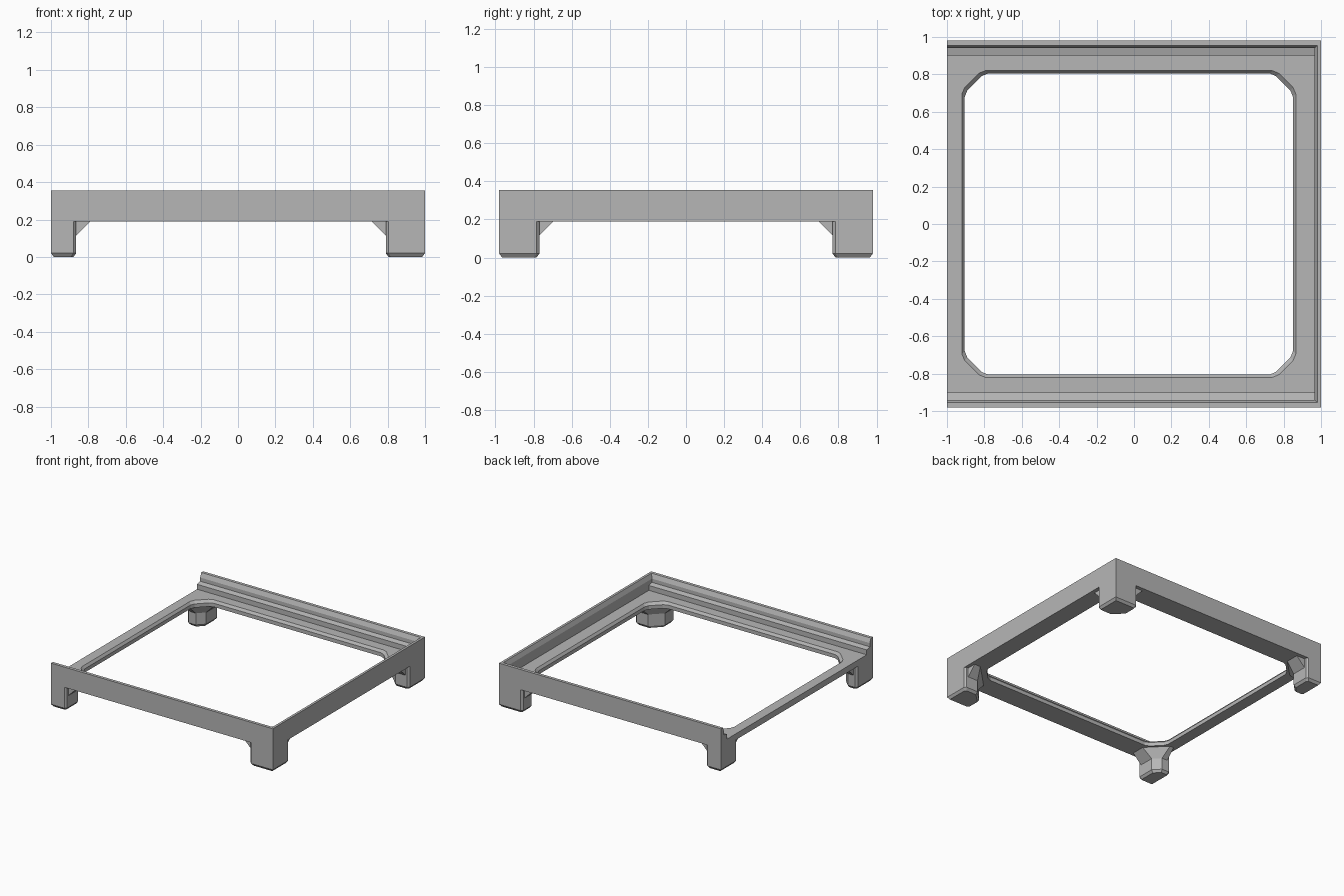
import bpy
import bmesh

if "Cube" in bpy.data.objects:
    bpy.data.objects.remove(bpy.data.objects["Cube"], do_unlink=True)

grey = bpy.data.materials.new("plain grey")
grey.use_nodes = True
grey.diffuse_color = (0.47, 0.47, 0.47, 1)
grey.node_tree.nodes["Principled BSDF"].inputs["Base Color"].default_value = grey.diffuse_color

TOP, FLOOR, UNDER = 0.355, 0.24, 0.19
HALF_X, HALF_Y = 1.0, 0.98


def loft(name, rings):
    """Closed solid through rings of 3D points with equal counts."""
    bm = bmesh.new()
    loops = [[bm.verts.new(p) for p in ring] for ring in rings]
    for low, high in zip(loops, loops[1:]):
        for i in range(len(low)):
            j = (i + 1) % len(low)
            bm.faces.new((low[i], low[j], high[j], high[i]))
    bm.faces.new(loops[0][::-1])
    bm.faces.new(loops[-1])
    bmesh.ops.recalc_face_normals(bm, faces=bm.faces)
    mesh = bpy.data.meshes.new(name)
    bm.to_mesh(mesh)
    bm.free()
    mesh.materials.append(grey)
    obj = bpy.data.objects.new(name, mesh)
    bpy.context.scene.collection.objects.link(obj)
    return obj


def flat(points, z):
    return [(x, y, z) for x, y in points]


# Front and back walls with a stepped inner ledge
wall_profile = [(HALF_Y, UNDER), (HALF_Y, TOP), (0.955, TOP), (0.94, 0.32),
                (0.94, 0.29), (0.90, 0.28), (0.90, UNDER)]
for name, side in (("front_wall", -1), ("back_wall", 1)):
    loft(name, [[(x, side * y, z) for y, z in wall_profile] for x in (-HALF_X, HALF_X)])

# Right-hand end wall, the opposite end stays open
end_profile = [(HALF_X, UNDER), (HALF_X, TOP), (0.98, TOP), (0.965, 0.32), (0.965, UNDER)]
loft("end_wall", [[(x, y, z) for x, z in end_profile] for y in (-0.955, 0.955)])


# Floor slab with a chamfered eight-sided opening
def opening(grow):
    x0, x1, y1 = -0.905 - grow, 0.85 + grow, 0.805 + grow
    cut, soft = 0.105, 0.02
    pts = [(x1, -y1 + cut), (x1, y1 - cut), (x1 - cut, y1), (x0 + cut, y1),
           (x0, y1 - cut), (x0, -y1 + cut), (x0 + cut, -y1), (x1 - cut, -y1)]
    out = []
    for i, (px, py) in enumerate(pts):
        for qx, qy in (pts[i - 1], pts[(i + 1) % len(pts)]):
            d = ((qx - px) ** 2 + (qy - py) ** 2) ** 0.5
            out.append((px + (qx - px) * soft / d, py + (qy - py) * soft / d))
    return out


slab = [(-HALF_X, -0.9), (0.965, -0.9), (0.965, 0.9), (-HALF_X, 0.9)]
floor = loft("floor_frame", [flat(slab, UNDER), flat(slab, FLOOR)])
cutter = loft("opening_cutter", [flat(opening(0), UNDER - 0.1), flat(opening(0), FLOOR - 0.02),
                                 flat(opening(0.015), FLOOR), flat(opening(0.015), FLOOR + 0.1)])
cutter.hide_render = True
mod = floor.modifiers.new("opening", "BOOLEAN")
mod.object = cutter
mod.solver = "EXACT"
evaluated = floor.evaluated_get(bpy.context.evaluated_depsgraph_get())
cut_mesh = bpy.data.meshes.new_from_object(evaluated)
floor.modifiers.clear()
floor.data = cut_mesh
bpy.data.objects.remove(cutter, do_unlink=True)


# Corner legs and the sloped gussets beneath the floor
def leg_outline(x_in, y_in, diagonal, edge):
    return [(HALF_X, HALF_Y), (x_in + edge, HALF_Y), (x_in, HALF_Y - edge),
            (x_in, y_in + diagonal), (x_in + diagonal, y_in),
            (HALF_X - edge, y_in), (HALF_X, y_in + edge)]


def gusset_outline(x_in, y_in, diagonal, back=0.03):
    x, y = HALF_X - back, HALF_Y - back
    return [(x, y), (x_in, y), (x_in, y_in + diagonal), (x_in + diagonal, y_in), (x, y_in)]


def inset(points, amount):
    xs, ys = zip(*points)
    cx, cy = (min(xs) + max(xs)) / 2, (min(ys) + max(ys)) / 2
    fx, fy = 1 - amount / (max(xs) - cx), 1 - amount / (max(ys) - cy)
    return [(cx + (x - cx) * fx, cy + (y - cy) * fy) for x, y in points]


def place(points, sx, sy, z):
    return [(sx * x, sy * y, z) for x, y in points]


REACH = 0.075
for end, sx, x_in, diagonal, spread in (("right_end", 1, 0.79, 0.09, 0.2),
                                        ("open_end", -1, 0.865, 0.055, 0.145)):
    for row, sy in (("front", -1), ("back", 1)):
        outline = leg_outline(x_in, 0.77, diagonal, 0.015)
        loft(f"{row}_{end}_leg", [place(inset(outline, 0.015), sx, sy, 0),
                                  place(outline, sx, sy, 0.02),
                                  place(outline, sx, sy, UNDER)])
        loft(f"{row}_{end}_gusset",
             [place(gusset_outline(x_in, 0.77, diagonal), sx, sy, UNDER - REACH),
              place(gusset_outline(x_in - REACH, 0.77 - REACH, spread), sx, sy, UNDER)])
